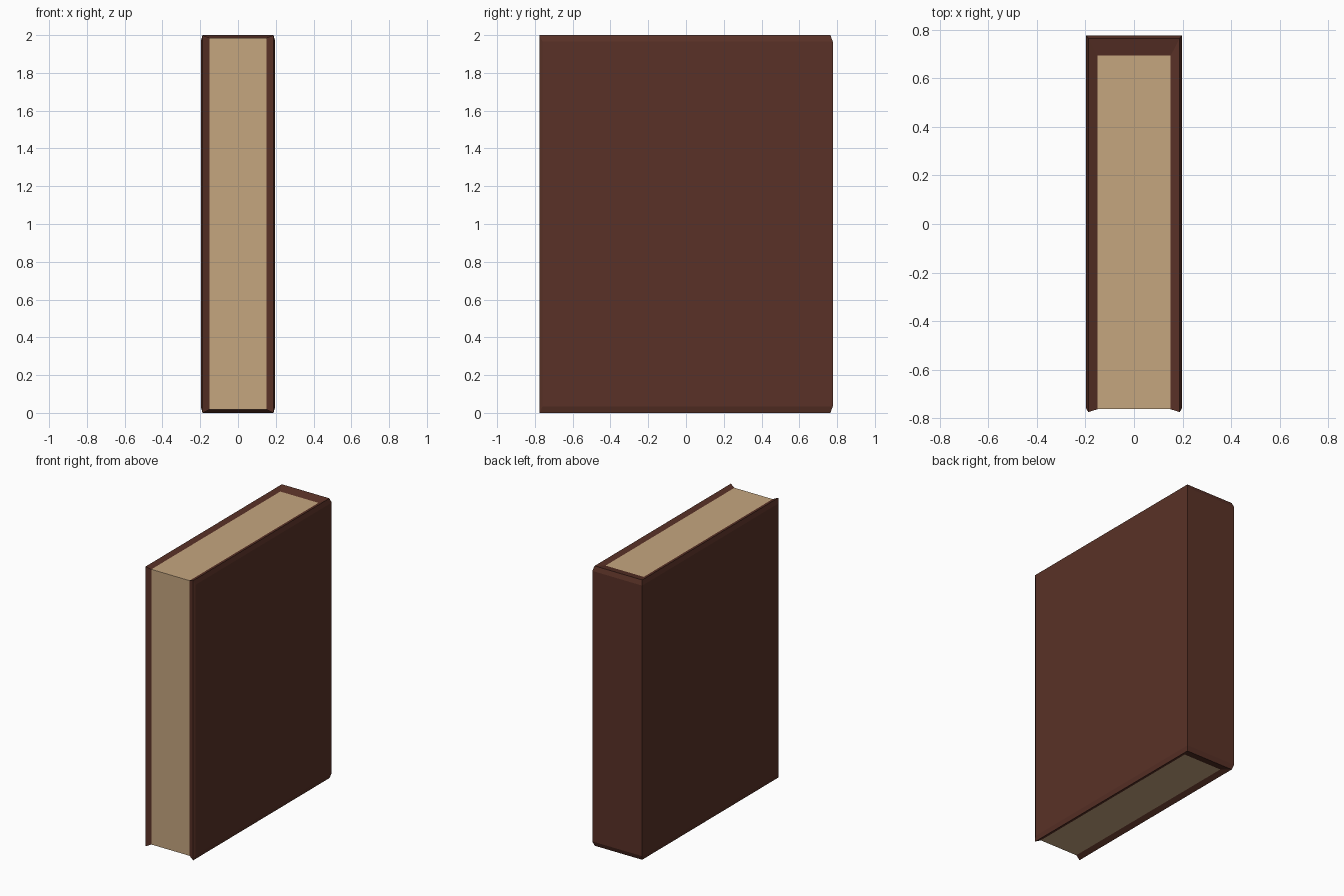
import bpy
import bmesh

if "Cube" in bpy.data.objects:
    bpy.data.objects.remove(bpy.data.objects["Cube"])


def material(name, color):
    m = bpy.data.materials.new(name)
    m.diffuse_color = (*color, 1.0)
    m.use_nodes = True
    m.node_tree.nodes["Principled BSDF"].inputs["Base Color"].default_value = m.diffuse_color
    return m


def add_object(name, bm, mat):
    bmesh.ops.recalc_face_normals(bm, faces=bm.faces[:])
    mesh = bpy.data.meshes.new(name)
    bm.to_mesh(mesh)
    bm.free()
    mesh.materials.append(mat)
    obj = bpy.data.objects.new(name, mesh)
    bpy.context.collection.objects.link(obj)
    return obj


leather = material("brown leather", (0.100, 0.031, 0.020))
paper = material("aged paper", (0.56, 0.38, 0.213))

# Cover: a U-shaped case whose rim is lofted through three loops
# (half width, front y, back y, bottom z, top z)
levels = [
    (0.197, -0.760, 0.777, 0.033, 1.967),   # outer face
    (0.188, -0.775, 0.764, 0.000, 2.000),   # raised rim
    (0.151, -0.763, 0.693, 0.018, 1.985),   # inner lining
]
bm = bmesh.new()
rings = []
for x, front, back, low, high in levels:
    u_path = [(-x, front), (-x, back), (x, back), (x, front)]
    loop = [(px, py, high) for px, py in u_path]
    loop += [(px, py, low) for px, py in reversed(u_path)]
    rings.append([bm.verts.new(p) for p in loop])

# Rim strips between neighbouring loops
for a, b in zip(rings, rings[1:]):
    for i in range(8):
        j = (i + 1) % 8
        bm.faces.new((a[i], a[j], b[j], b[i]))

# Boards and spine, outside and inside
for ring in (rings[0], rings[-1]):
    for i in range(3):
        bm.faces.new((ring[i], ring[i + 1], ring[6 - i], ring[7 - i]))
add_object("cover", bm, leather)

# Page block, tucked just into the lining
bm = bmesh.new()
bmesh.ops.create_cube(bm, size=1.0)
for v in bm.verts:
    v.co.x *= 0.304
    v.co.y = 0.695 if v.co.y > 0 else -0.763
    v.co.z = 1.985 if v.co.z > 0 else 0.018
add_object("pages", bm, paper)
